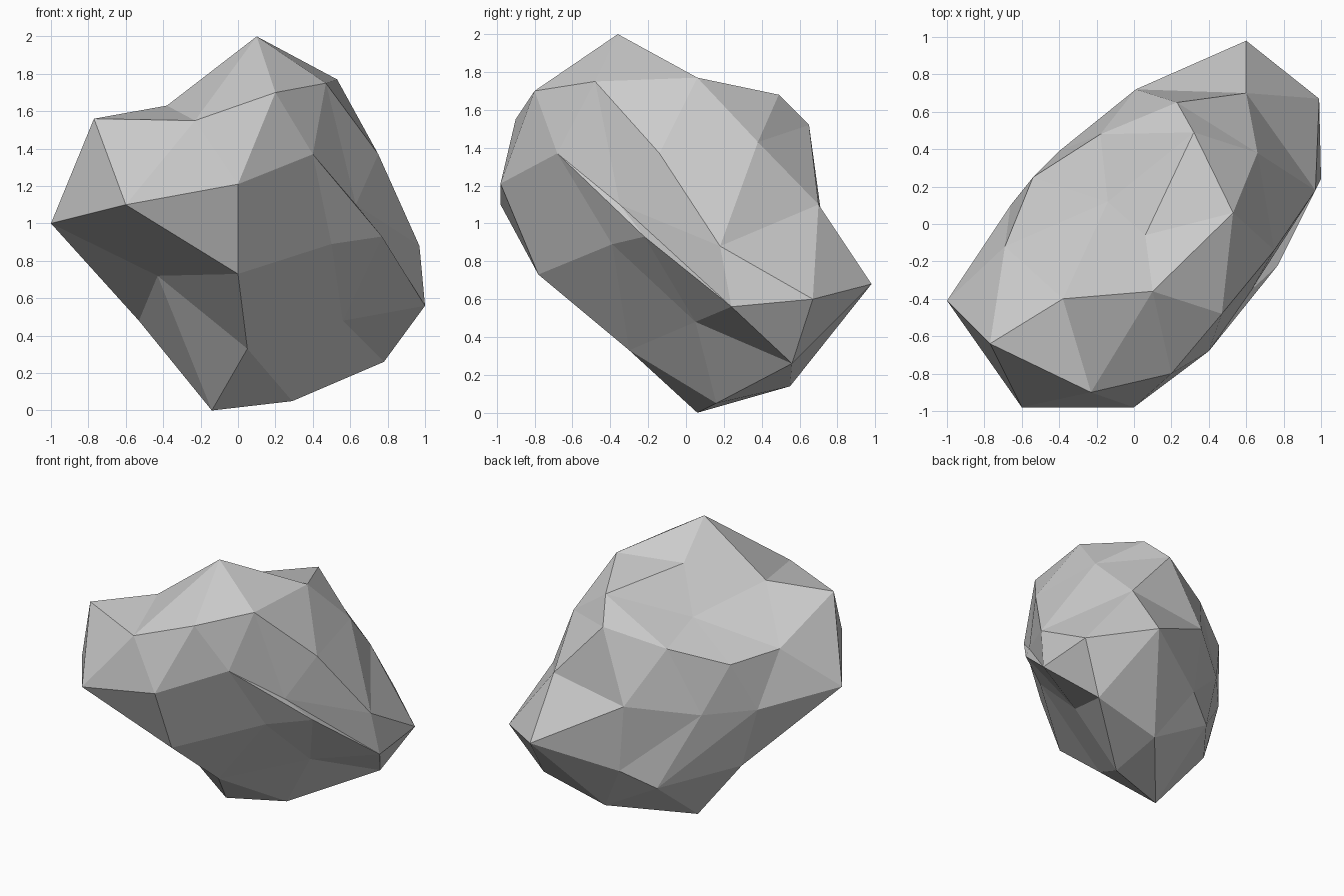
import bpy
import bmesh

# Remove the default cube only
default_cube = bpy.data.objects.get("Cube")
if default_cube:
    bpy.data.objects.remove(default_cube, do_unlink=True)


def make_material(name, colour):
    material = bpy.data.materials.new(name)
    material.use_nodes = True
    material.diffuse_color = colour
    shader = next(n for n in material.node_tree.nodes if n.type == "BSDF_PRINCIPLED")
    shader.inputs["Base Color"].default_value = colour
    shader.inputs["Roughness"].default_value = 0.9
    return material


# The boulder is a distorted twenty-sided solid whose every edge is bent once.
# Corners: a front pole, two staggered rings of five, and a back pole.
front_pole = (.2, -.8, 1.7)
back_pole = (.06, .7, .51)
upper_ring = [(-.77, -.64, 1.56), (.06, -.06, 1.77), (.75, -.14, 1.37),
              (.77, -.22, .93), (0, -.78, .73)]
lower_ring = [(-.54, .25, 1.29), (.23, .65, 1.52), (.99, .67, .6),
              (.29, .16, .05), (-.53, .1, .48)]

# Bend points: one for each edge, grouped by the corners they join
front_bends = [(-.23, -.9, 1.55), (.1, -.36, 2), (.47, -.48, 1.75),
               (.4, -.68, 1.37), (0, -.98, 1.21)]
upper_bends = [(-.38, -.4, 1.63), (.53, .06, 1.77), (.63, -.35, 1.1),
               (.5, -.39, .89), (-.6, -.98, 1.1)]
falling_bends = [(-.69, -.12, 1.31), (.32, .49, 1.68), (.97, .18, .88),
                 (.56, .05, .48), (-.43, -.37, .72)]
rising_bends = [(-.14, .12, 1.49), (.66, .38, 1.43), (1, .24, .56),
                (.05, -.3, .33), (-1, -.41, 1)]
lower_bends = [(-.18, .48, 1.4), (.6, .7, 1.1), (.78, .56, .26),
               (-.14, .06, 0), (-.66, .1, .93)]
back_bends = [(-.4, .39, .93), (.01, .72, 1.01), (.6, .98, .68),
              (.28, .55, .14), (-.16, .57, .39)]

bm = bmesh.new()


def add_points(points):
    return [bm.verts.new(point) for point in points]


def add_panel(a, b, c, ab, bc, ca):
    """One large triangle, split into four facets by its edge bends."""
    for facet in ((a, ab, ca), (ab, b, bc), (ca, bc, c), (ab, bc, ca)):
        bm.faces.new(facet)


front, back = add_points([front_pole, back_pole])
upper, lower = add_points(upper_ring), add_points(lower_ring)
front_mid, upper_mid = add_points(front_bends), add_points(upper_bends)
fall_mid, rise_mid = add_points(falling_bends), add_points(rising_bends)
lower_mid, back_mid = add_points(lower_bends), add_points(back_bends)

# Walk around the boulder: front cap, two belt panels and back cap per step
for i in range(len(upper)):
    n = (i + 1) % len(upper)
    add_panel(front, upper[i], upper[n], front_mid[i], upper_mid[i], front_mid[n])
    add_panel(upper[i], lower[i], upper[n], fall_mid[i], rise_mid[i], upper_mid[i])
    add_panel(lower[i], lower[n], upper[n], lower_mid[i], fall_mid[n], rise_mid[i])
    add_panel(back, lower[n], lower[i], back_mid[n], lower_mid[i], back_mid[i])

bmesh.ops.recalc_face_normals(bm, faces=bm.faces[:])
mesh = bpy.data.meshes.new("boulder")
bm.to_mesh(mesh)
bm.free()

# Flat-faceted stone
mesh.materials.append(make_material("stone_grey", (.6, .6, .6, 1)))
for polygon in mesh.polygons:
    polygon.use_smooth = False
boulder = bpy.data.objects.new("boulder", mesh)
bpy.context.scene.collection.objects.link(boulder)
